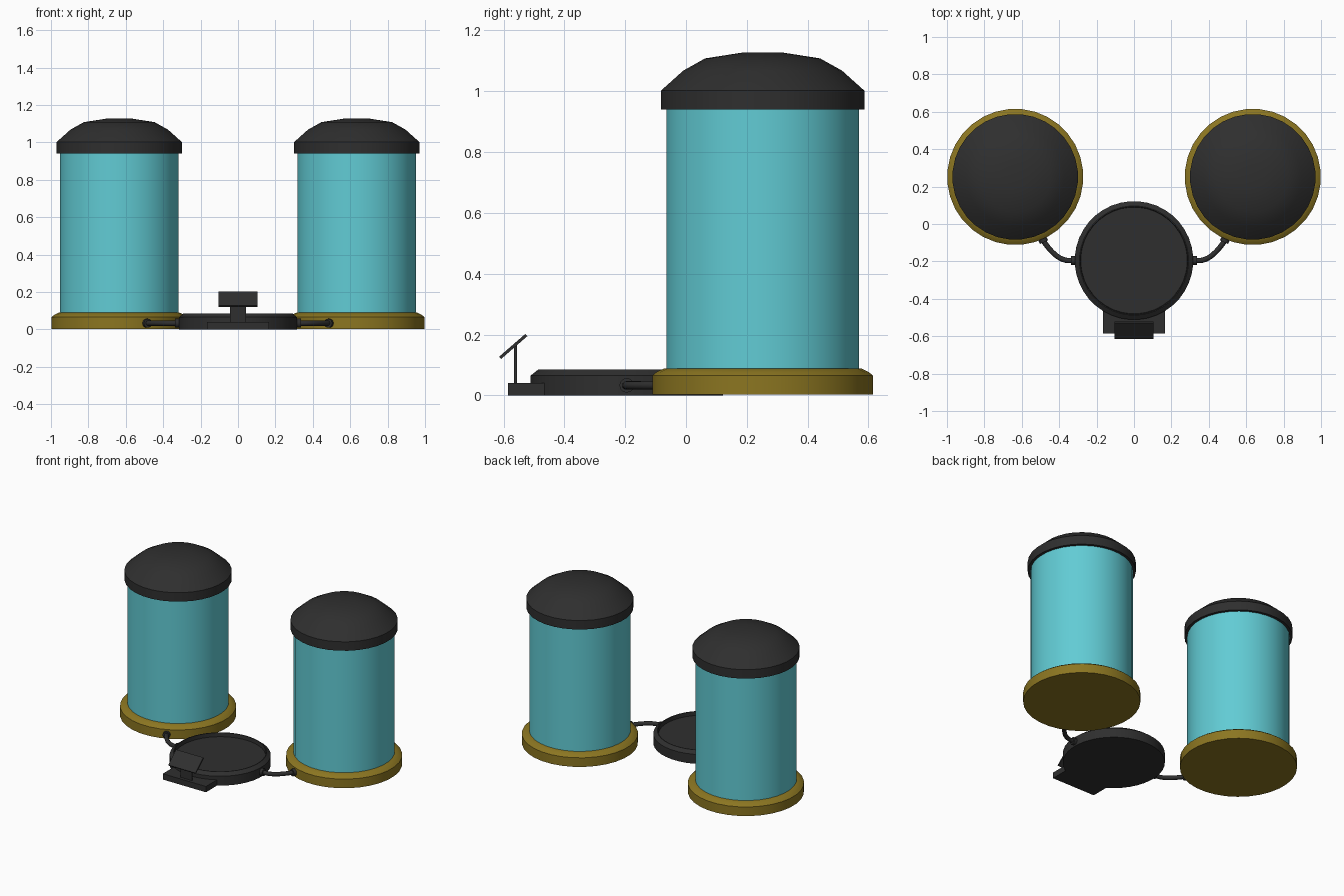
import bpy, math
from mathutils import Vector

if "Cube" in bpy.data.objects:
    bpy.data.objects.remove(bpy.data.objects["Cube"])


def material(name, rgb):
    m = bpy.data.materials.new(name)
    m.diffuse_color = (*rgb, 1)
    m.use_nodes = True
    m.node_tree.nodes["Principled BSDF"].inputs["Base Color"].default_value = m.diffuse_color
    return m


CYAN = material("cyan_glass", (0.12, 0.60, 0.66))
OLIVE = material("olive_metal", (0.26, 0.18, 0.015))
DARK = material("dark_metal", (0.028, 0.028, 0.028))


def finish(name, verts, faces, mat, smooth=True, angle=35):
    me = bpy.data.meshes.new(name)
    me.from_pydata(verts, [], faces)
    me.materials.append(mat)
    ob = bpy.data.objects.new(name, me)
    bpy.context.collection.objects.link(ob)
    if smooth:
        bpy.ops.object.select_all(action='DESELECT')
        ob.select_set(True)
        bpy.context.view_layer.objects.active = ob
        bpy.ops.object.shade_smooth_by_angle(angle=math.radians(angle))
    return ob


def lathe(name, profile, center, mat, n=32, angle=35):
    """Revolve (radius, z) points, bottom to top; both ends get a flat cap."""
    verts, faces = [], []
    for r, z in profile:
        for i in range(n):
            a = math.tau * (i + 0.5) / n
            verts.append((center[0] + r * math.cos(a), center[1] + r * math.sin(a), z))
    for k in range(len(profile) - 1):
        for i in range(n):
            j = (i + 1) % n
            faces.append((k * n + i, k * n + j, (k + 1) * n + j, (k + 1) * n + i))
    last = (len(profile) - 1) * n
    faces.append(tuple(reversed(range(n))))
    faces.append(tuple(range(last, last + n)))
    return finish(name, verts, faces, mat, angle=angle)


def tube(name, points, radius, mat, n=12):
    """Round tube along a path lying in a horizontal plane."""
    pts = [Vector(p) for p in points]
    verts, faces = [], []
    for i, p in enumerate(pts):
        d = (pts[min(i + 1, len(pts) - 1)] - pts[max(i - 1, 0)]).normalized()
        side = Vector((d.y, -d.x, 0))
        for s in range(n):
            a = math.tau * s / n
            verts.append(p + radius * (math.cos(a) * side + math.sin(a) * Vector((0, 0, 1))))
    for k in range(len(pts) - 1):
        for i in range(n):
            j = (i + 1) % n
            faces.append((k * n + i, k * n + j, (k + 1) * n + j, (k + 1) * n + i))
    last = (len(pts) - 1) * n
    faces.append(tuple(reversed(range(n))))
    faces.append(tuple(range(last, last + n)))
    return finish(name, verts, faces, mat, angle=50)


def box(name, loc, size, mat, tilt=0):
    bpy.ops.mesh.primitive_cube_add(size=1, location=loc, rotation=(tilt, 0, 0))
    ob = bpy.context.object
    ob.name = name
    ob.scale = size
    ob.data.materials.append(mat)
    return ob


# Central platform with a recessed floor
lathe("platform", [(0.317, 0), (0.317, 0.065), (0.292, 0.085), (0.287, 0.085),
                   (0.285, 0.058)], (0, -0.195), DARK, n=40, angle=25)

# Step and control console in front of the platform
box("front_step", (0, -0.52, 0.02), (0.33, 0.132, 0.04), DARK)
box("console_post", (0, -0.56, 0.103), (0.085, 0.01, 0.13), DARK)
box("console_panel", (0, -0.568, 0.161), (0.208, 0.114, 0.010), DARK, tilt=math.radians(41))

# Two tanks, each with base, glass, cap and a hose to the platform
for side, s in (("left", -1), ("right", 1)):
    c = (0.635 * s, 0.252)
    lathe(side + "_tank_base", [(0.364, 0.003), (0.364, 0.066), (0.35, 0.077), (0.325, 0.089)],
          c, OLIVE, angle=45)
    lathe(side + "_tank_glass", [(0.318, 0.08), (0.318, 0.96)], c, CYAN)
    lathe(side + "_tank_cap", [(0.336, 0.94), (0.336, 1.002), (0.262, 1.068),
                               (0.19, 1.108), (0.068, 1.127)], c, DARK, angle=40)

    # Hose follows a quadratic curve between platform and base
    z = 0.033
    a, b, d = Vector((0.335, -0.195, z)), Vector((0.41, -0.205, z)), Vector((0.488, -0.085, z))
    path = [(1 - t) ** 2 * a + 2 * t * (1 - t) * b + t * t * d for t in [i / 10 for i in range(11)]]
    path = [Vector((0.30, -0.195, z))] + path + [d + Vector((0.012, 0.027, 0))]
    mir = [(p.x * s, p.y, p.z) for p in path]
    tube(side + "_hose", mir, 0.014, DARK)
    tube(side + "_platform_collar", [(0.305 * s, -0.195, z), (0.336 * s, -0.195, z)], 0.024, DARK)
    tube(side + "_base_collar", [(0.501 * s, -0.053, z), (0.481 * s, -0.097, z)], 0.024, DARK)
